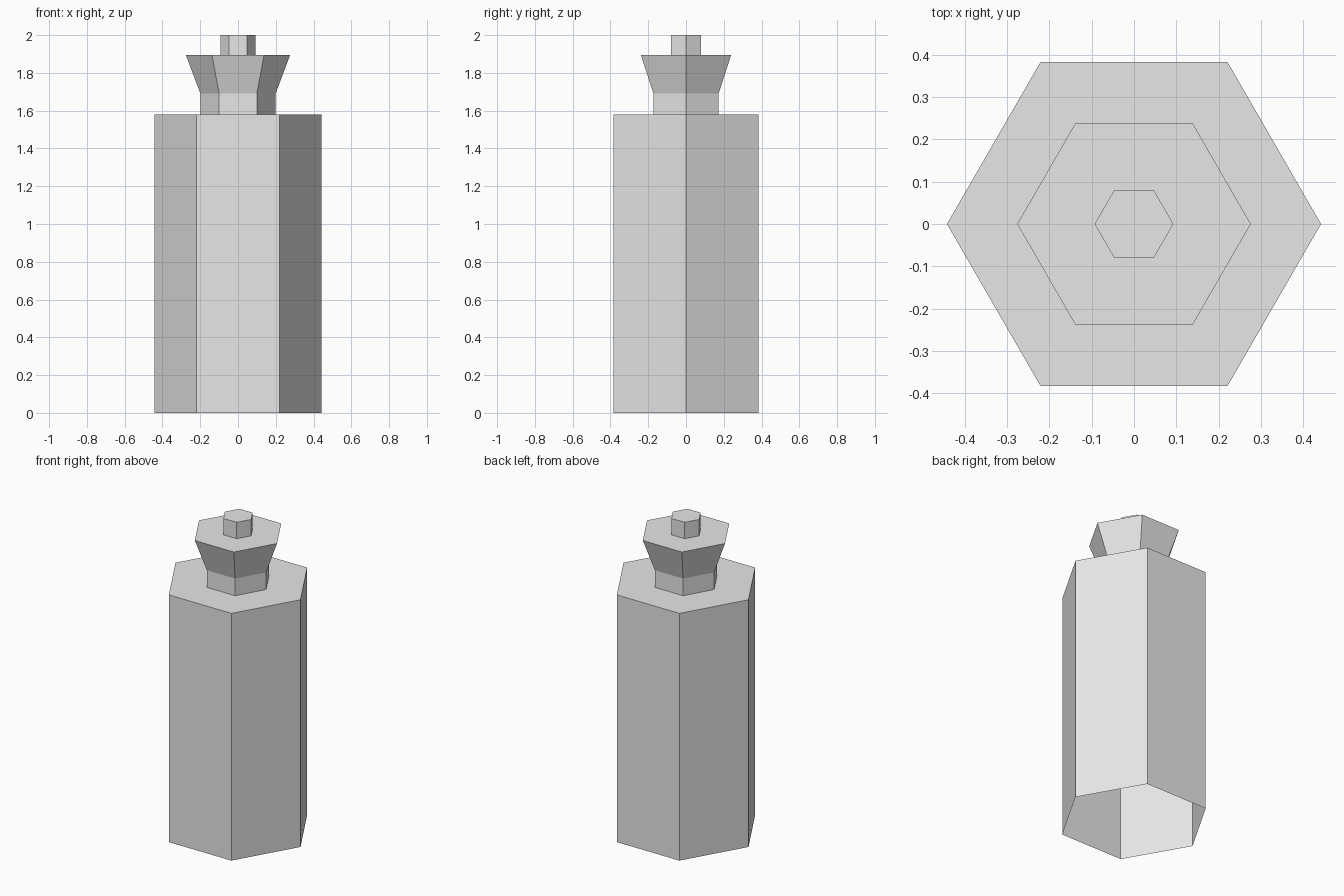
import bpy
import bmesh
from math import cos, sin, tau

SIDES = 6

default_cube = bpy.data.objects.get("Cube")
if default_cube:
    bpy.data.objects.remove(default_cube, do_unlink=True)

grey = bpy.data.materials.new("plain grey")
grey.use_nodes = True
colour = (0.8, 0.8, 0.8, 1)
grey.diffuse_color = colour
grey.node_tree.nodes["Principled BSDF"].inputs["Base Color"].default_value = colour


def hex_shell(name, profile, capped=False):
    """Sweep (radius, height) points, listed bottom to top, round six flat sides."""
    bm = bmesh.new()
    rings = [[bm.verts.new((r * cos(tau * i / SIDES), r * sin(tau * i / SIDES), z))
              for i in range(SIDES)] for r, z in profile]
    for low, high in zip(rings, rings[1:]):
        for i in range(SIDES):
            j = (i + 1) % SIDES
            bm.faces.new((low[i], low[j], high[j], high[i]))
    if capped:
        bm.faces.new(rings[-1])
    mesh = bpy.data.meshes.new(name)
    bm.to_mesh(mesh)
    bm.free()
    mesh.materials.append(grey)
    obj = bpy.data.objects.new(name, mesh)
    bpy.context.collection.objects.link(obj)
    return obj


# Hollow body, open underneath, with a flat shoulder
hex_shell("body", [(0.442, 0), (0.442, 1.58), (0.199, 1.58)])
# Straight neck
hex_shell("neck", [(0.199, 1.58), (0.199, 1.69)])
# Flared collar with a flat rim
hex_shell("collar", [(0.199, 1.69), (0.276, 1.895), (0.093, 1.895)])
# Small knob on top
hex_shell("knob", [(0.093, 1.895), (0.093, 2)], capped=True)
